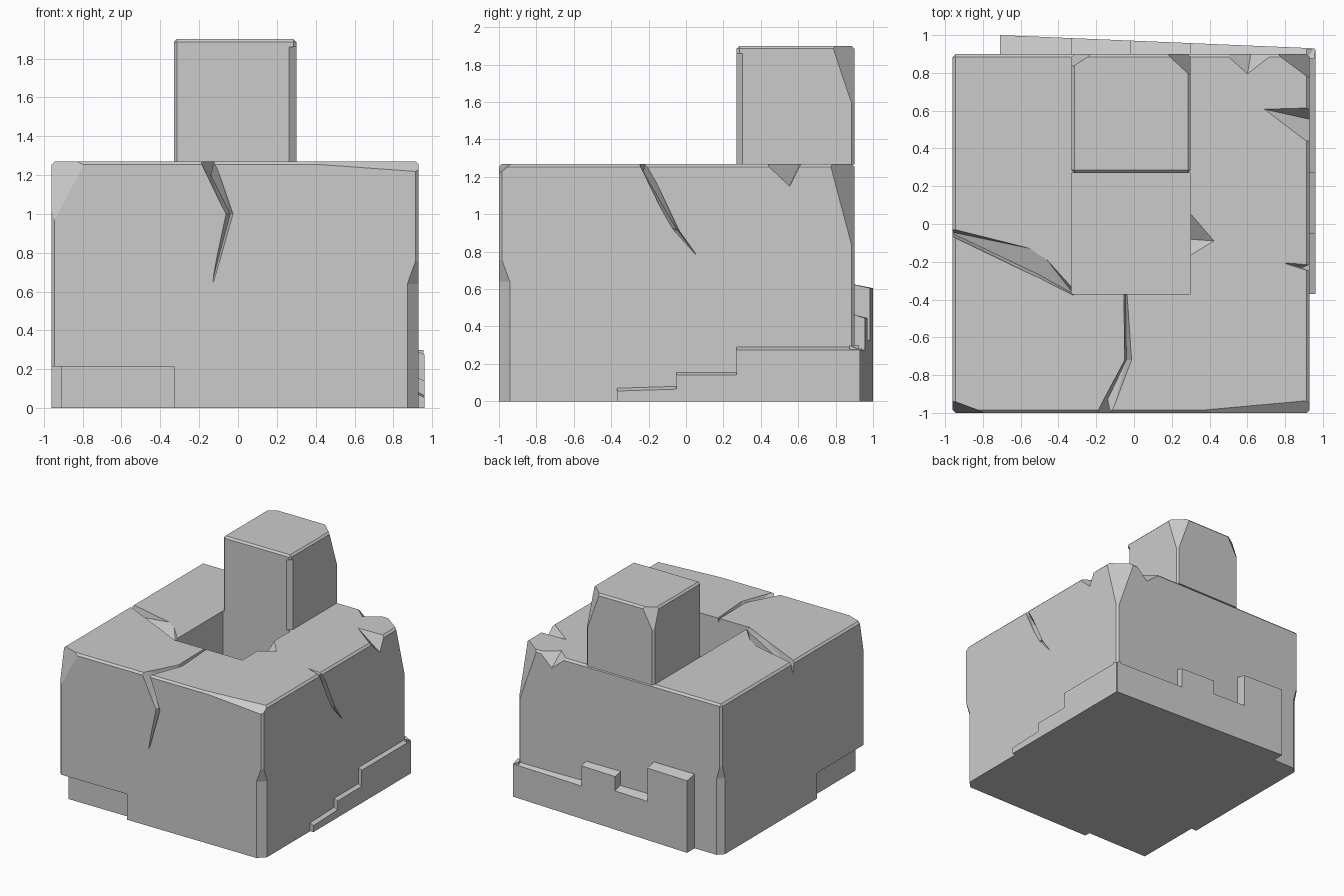
import bpy, bmesh
from mathutils import Vector

if "Cube" in bpy.data.objects:
    bpy.data.objects.remove(bpy.data.objects["Cube"])


def make(name, bm):
    bmesh.ops.recalc_face_normals(bm, faces=bm.faces[:])
    me = bpy.data.meshes.new(name)
    bm.to_mesh(me)
    bm.free()
    ob = bpy.data.objects.new(name, me)
    bpy.context.collection.objects.link(ob)
    return ob


def block(name, lo, hi, bevel):
    """Box with every edge except the bottom ones chamfered."""
    bm = bmesh.new()
    bmesh.ops.create_cube(bm, size=1)
    for v in bm.verts:
        v.co = Vector([lo[i] if v.co[i] < 0 else hi[i] for i in range(3)])
    edges = [e for e in bm.edges if any(v.co.z > lo[2] + .01 for v in e.verts)]
    bmesh.ops.bevel(bm, geom=edges, offset=bevel, segments=1, affect='EDGES')
    return make(name, bm)


def carve(ob, pts):
    """Subtract the convex hull of some points."""
    bm = bmesh.new()
    for p in pts:
        bm.verts.new(p)
    res = bmesh.ops.convex_hull(bm, input=bm.verts[:])
    loose = [v for v in bm.verts if not v.link_faces]
    bmesh.ops.delete(bm, geom=loose, context='VERTS')
    cutter = make("cutter", bm)
    cutter.hide_render = True
    mod = ob.modifiers.new("cut", 'BOOLEAN')
    mod.operation, mod.solver, mod.object = 'DIFFERENCE', 'EXACT', cutter
    bpy.context.view_layer.objects.active = ob
    bpy.ops.object.modifier_apply(modifier=mod.name)
    bpy.data.objects.remove(cutter)


def box_pts(lo, hi):
    return [(x, y, z) for x in (lo[0], hi[0]) for y in (lo[1], hi[1]) for z in (lo[2], hi[2])]


def crack(ob, sections):
    for a, b in zip(sections, sections[1:]):
        carve(ob, a + b)


def strip(name, profile, inner, outer):
    """Stepped plinth: profile of (along, z), thickened with a sloped top edge."""
    bm = bmesh.new()
    a = [bm.verts.new(inner(s, z)) for s, z in profile]
    b = [bm.verts.new(outer(s, z - .025 if z > 0 else 0)) for s, z in profile]
    bm.faces.new(a)
    bm.faces.new(b)
    n = len(a)
    for i in range(n):
        j = (i + 1) % n
        bm.faces.new((a[i], a[j], b[j], b[i]))
    return make(name, bm)


# Main stone block
body = block("stone_block", (-.96, -1, 0), (.93, .9, 1.27), .016)

# Recessed foot at the front left corner
carve(body, box_pts((-1.1, -1.1, -.1), (-.33, -.95, .215)))
carve(body, box_pts((-1.1, -1.1, -.1), (-.91, -.37, .215)))

# Worn lower corners: front right and back left
for x, y, sx, sy, w in ((.93, -1, 1, -1, .058), (-.96, .9, -1, 1, .045)):
    ring = lambda z, d: [(x - sx * d, y + sy * .02, z), (x + sx * .02, y - sy * d, z),
                         (x + sx * .05, y + sy * .05, z)]
    carve(body, ring(-.1, w + .02) + ring(.64, w + .02) + [(x, y, .8)])

# Chipped top edges and corners
carve(body, [(-.05, -1.01, 1.28), (.95, -.92, 1.28), (.95, -1.02, 1.2), (.95, -1.1, 1.3)])
carve(body, [(-.78, -1, 1.28), (-.97, -.93, 1.28), (-.965, -1, .93), (-1, -1.05, 1.35)])
carve(body, [(.74, .91, 1.28), (.94, .76, 1.28), (.93, .9, .78), (1, 1, 1.4)])
carve(body, [(.46, .91, 1.28), (.6, .79, 1.275), (.76, .91, 1.28), (.62, .91, 1.15), (.6, 1, 1.35)])
carve(body, [(.68, .61, 1.275), (.95, .4, 1.28), (.95, .62, 1.28), (.95, .55, 1.14), (1, .5, 1.35)])

# Square pit
carve(body, box_pts((-.33, -.37, .63), (.30, .27, 1.5)))
carve(body, [(.29, .08, 1.28), (.43, -.09, 1.275), (.29, -.18, 1.28), (.29, -.08, 1.17)])

# Cracks running from the top over the front, right and left sides
crack(body, [
    [(-.055, -.36, 1.28), (-.035, -.36, 1.28), (-.045, -.36, 1.24)],
    [(-.05, -.72, 1.28), (-.01, -.72, 1.28), (-.04, -.72, 1.18)],
    [(-.21, -1.02, 1.29), (-.12, -1.02, 1.29), (-.14, -.93, 1.2)],
    [(-.07, -1.02, 1), (-.02, -1.02, 1), (-.04, -.95, 1)],
    [(-.13, -1.01, .64), (-.125, -1.01, .64), (-.13, -.99, .66)]])
crack(body, [
    [(.80, -.21, 1.275), (.80, -.205, 1.275), (.81, -.21, 1.26)],
    [(.95, -.26, 1.29), (.95, -.21, 1.29), (.89, -.23, 1.23)],
    [(.95, -.08, .92), (.95, -.03, .91), (.89, -.05, .92)],
    [(.94, .055, .775), (.94, .06, .78), (.925, .05, .79)]])
crack(body, [
    [(-.32, -.38, 1.28), (-.32, -.34, 1.28), (-.32, -.37, 1.23)],
    [(-.5, -.29, 1.28), (-.5, -.14, 1.28), (-.5, -.27, 1.23)],
    [(-.98, -.06, 1.28), (-.98, -.02, 1.28), (-.98, -.04, 1.18)]])

# Pillar rising behind the pit
pillar = block("back_pillar", (-.33, .27, 1.265), (.30, .9, 1.9), .015)
carve(pillar, [(.16, .91, 1.91), (.31, .77, 1.91), (.30, .90, 1.55), (.5, 1.1, 2)])
carve(pillar, [(-.2, .91, 1.91), (-.34, .82, 1.91), (-.33, .9, 1.7), (-.5, 1.1, 2)])
carve(pillar, [(.25, .26, z) for z in (1.2, 1.86)] + [(.31, .31, z) for z in (1.2, 1.86)]
      + [(.4, .2, z) for z in (1.2, 1.86)])

# Crenellated plinth strip along the back
back_y = lambda x: 1.0 - .042 * (x + .71)
strip("back_plinth",
      [(-.71, 0), (-.71, .63), (-.33, .63), (-.33, .35), (-.02, .35), (-.02, .47),
       (.30, .47), (.30, .30), (.955, .30), (.955, 0)],
      lambda s, z: (s, .875, z), lambda s, z: (s, back_y(s), z))

# Stepped plinth strip along the right side
strip("right_plinth",
      [(-.37, 0), (-.37, .08), (-.05, .09), (-.05, .165), (.27, .165), (.27, .30),
       (.925, .30), (.925, 0)],
      lambda s, z: (.91, s, z), lambda s, z: (.96, s, z))
